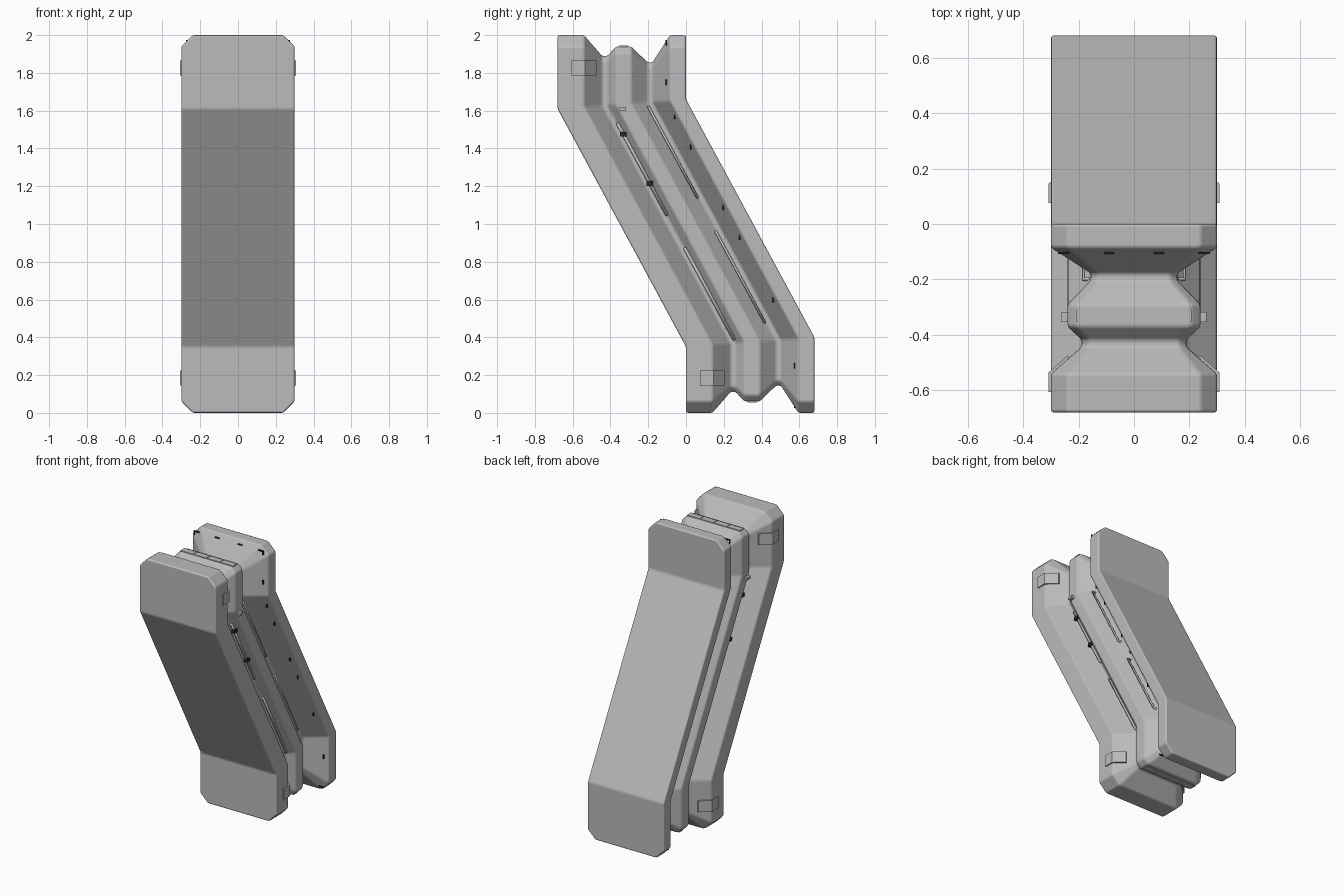
import bpy, bmesh
from mathutils import Vector

if "Cube" in bpy.data.objects:
    bpy.data.objects.remove(bpy.data.objects["Cube"])

SHIFT = 0.68   # how far the lower end sits behind the upper end
RUN = 1.26     # height of the slanted section


def material(name, value):
    m = bpy.data.materials.new(name)
    m.use_nodes = True
    colour = (value, value, value, 1)
    m.diffuse_color = colour
    m.node_tree.nodes["Principled BSDF"].inputs["Base Color"].default_value = colour
    return m


grey = material("light_grey", 0.5)
dark = material("black_trim", 0.02)


def upper_bend(y):
    return 1.61 + 0.05 * (y + SHIFT) / SHIFT


def slide(y, z):
    """Depth of a layer at a given height."""
    t = (upper_bend(y) - z) / RUN
    return y + SHIFT * min(max(t, 0), 1)


def finish(name, bm, mat, bevel=0):
    bmesh.ops.recalc_face_normals(bm, faces=bm.faces)
    mesh = bpy.data.meshes.new(name)
    bm.to_mesh(mesh)
    bm.free()
    mesh.materials.append(mat)
    ob = bpy.data.objects.new(name, mesh)
    bpy.context.collection.objects.link(ob)
    if bevel:
        for p in mesh.polygons:
            p.use_smooth = True
        mod = ob.modifiers.new("soft_edges", 'BEVEL')
        mod.width = bevel
        mod.segments = 2
        mod.limit_method = 'ANGLE'
        mod.angle_limit = 0.35
        mod.harden_normals = True
    return ob


# Main body: inset layers from front to back, slanted between two bends
layers = [(-0.68, 0), (-0.54, 0), (-0.443, 0.112), (-0.418, 0.112),
          (-0.37, 0.06), (-0.29, 0.06), (-0.203, 0.145), (-0.178, 0.145),
          (-0.085, 0), (0, 0)]
bm = bmesh.new()
rings = []
for y, inset in layers:
    w, top, low = 0.3 - inset, 2 - inset, inset
    c = max(0.025, 0.06 - 0.45 * inset)
    bend = upper_bend(y)
    side = [(w - c, top), (w, top - c), (w, bend),
            (w, bend - RUN), (w, low + c), (w - c, low)]
    outline = side + [(-x, z) for x, z in reversed(side)]
    rings.append([bm.verts.new((x, slide(y, z), z)) for x, z in outline])
n = len(rings[0])
for a, b in zip(rings, rings[1:]):
    for i in range(n):
        j = (i + 1) % n
        bm.faces.new((a[i], a[j], b[j], b[i]))
for r in (rings[0], rings[-1]):
    bm.faces.new(r[:3] + r[-3:])
    bm.faces.new((r[2], r[3], r[8], r[9]))
    bm.faces.new(r[3:9])
finish("slanted_body", bm, grey, 0.012)


def box(name, centre, size, mat):
    bm = bmesh.new()
    bmesh.ops.create_cube(bm, size=1)
    for v in bm.verts:
        v.co = Vector(a * b for a, b in zip(v.co, size)) + Vector(centre)
    return finish(name, bm, mat)


# Side clips wrapping the front slab
clip = [(0.29, -0.605), (0.308, -0.605), (0.308, -0.535), (0.24, -0.475), (0.22, -0.485)]
for s, side_name in ((1, "left"), (-1, "right")):
    for z0, dy, end in ((1.785, 0, "upper"), (0.145, SHIFT, "lower")):
        bm = bmesh.new()
        f = bm.faces.new([bm.verts.new((s * x, y + dy, z0)) for x, y in clip])
        ext = bmesh.ops.extrude_face_region(bm, geom=[f])["geom"]
        bmesh.ops.translate(bm, vec=(0, 0, 0.08),
                            verts=[g for g in ext if isinstance(g, bmesh.types.BMVert)])
        finish(f"{end}_{side_name}_clip", bm, grey)


# Long handle rails in the grooves
def rail(name, s, x, y, z_top, z_low, radius):
    path = [(x - 0.04, z_top), (x, z_top), (x, z_low), (x - 0.04, z_low)]
    cu = bpy.data.curves.new(name, 'CURVE')
    cu.dimensions = '3D'
    cu.bevel_depth = radius
    cu.bevel_resolution = 2
    cu.use_fill_caps = True
    sp = cu.splines.new('POLY')
    sp.points.add(len(path) - 1)
    for p, (px, pz) in zip(sp.points, path):
        p.co = (s * px, slide(y, pz), pz, 1)
    cu.materials.append(grey)
    bpy.context.collection.objects.link(bpy.data.objects.new(name, cu))


for s, side_name in ((1, "left"), (-1, "right")):
    for i, (hi, lo) in enumerate(((1.62, 1.14), (0.96, 0.48))):
        rail(f"back_rail_{side_name}_{i}", s, 0.182, -0.212, hi, lo, 0.007)
        rail(f"front_rail_{side_name}_{i}", s, 0.202, -0.415, hi - 0.09, lo - 0.09, 0.009)
    # Rail clamps
    for z in (1.475, 1.215):
        box(f"rail_clamp_{side_name}", (s * 0.205, slide(-0.415, z), z),
            (0.02, 0.035, 0.025), dark)
    # Small slits along the inner bevel of the back slab
    for z in (1.96, 1.75, 1.57, 1.41, 1.09, 0.93, 0.6, 0.25):
        box(f"side_slit_{side_name}", (s * 0.27, slide(-0.105, z), z),
            (0.008, 0.008, 0.03), dark)
    for x in (0.09, 0.25):
        for z in (1.97, 0.03):
            box(f"end_slit_{side_name}", (s * x, slide(-0.105, z), z),
                (0.035, 0.008, 0.008), dark)
    # Side lug on the middle layer
    box(f"side_lug_{side_name}", (s * 0.247, -0.335, 1.61), (0.03, 0.035, 0.02), grey)

# Segmented strips on both ends of the middle layer
for i in range(4):
    x = (i - 1.5) * 0.105
    for z in (1.94, 0.06):
        box("end_strip", (x, slide(-0.33, z), z), (0.1, 0.045, 0.008), grey)
